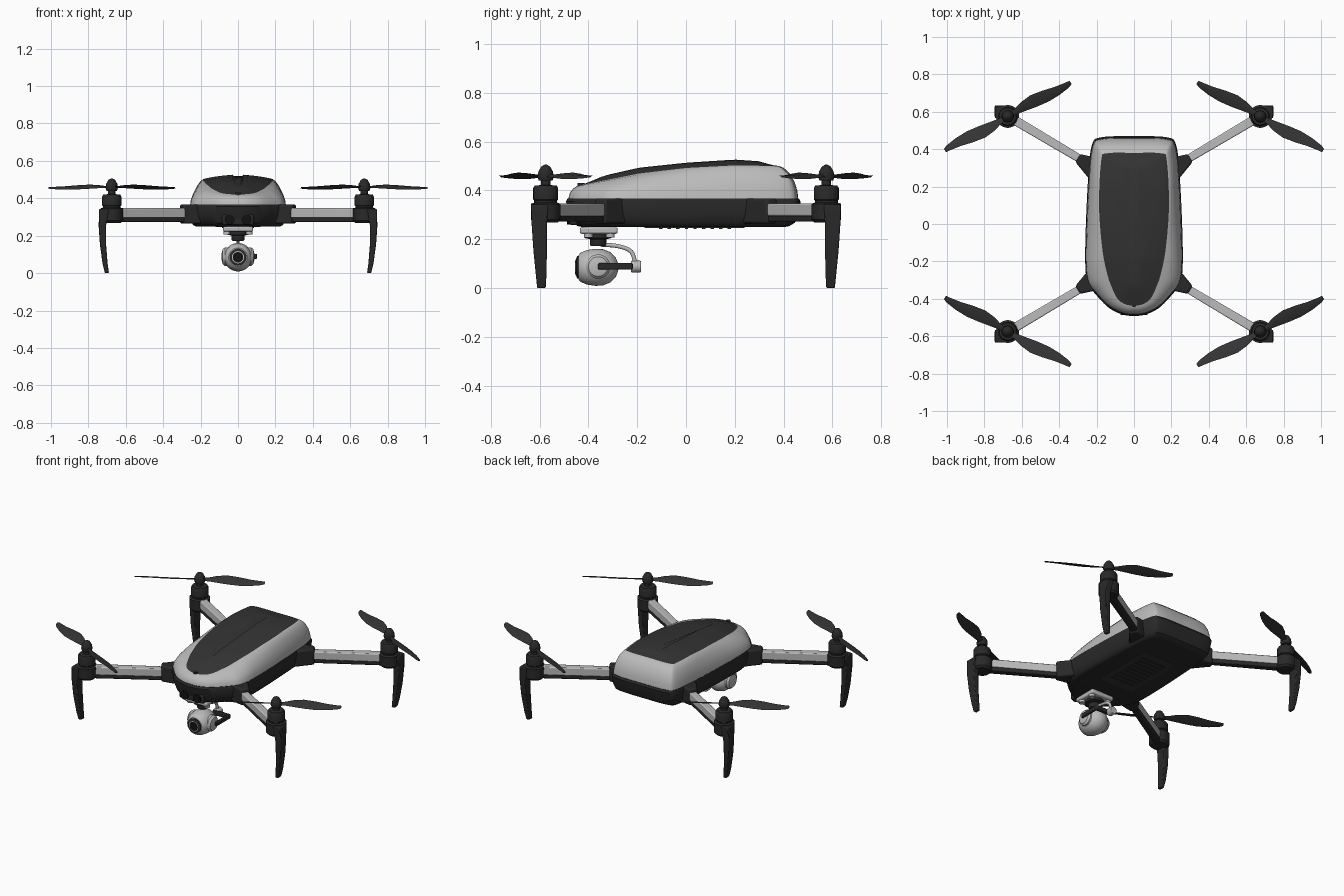
import bpy, bmesh, math
from mathutils import Vector, Matrix

if "Cube" in bpy.data.objects:
    bpy.data.objects.remove(bpy.data.objects["Cube"])


def material(name, value):
    m = bpy.data.materials.new(name)
    m.use_nodes = True
    col = (value, value, value, 1)
    m.diffuse_color = col
    b = m.node_tree.nodes["Principled BSDF"]
    b.inputs["Base Color"].default_value = col
    b.inputs["Roughness"].default_value = 0.6
    return m


GREY = material("light grey", 0.5)
CHARCOAL = material("charcoal", 0.034)
BLACK = material("soft black", 0.022)
GLASS = material("lens black", 0.006)
made = []


def finish(name, bm, mats, mirror="", bevel=0):
    bmesh.ops.remove_doubles(bm, verts=bm.verts, dist=1e-5)
    bmesh.ops.recalc_face_normals(bm, faces=bm.faces)
    me = bpy.data.meshes.new(name)
    bm.to_mesh(me)
    bm.free()
    for m in mats:
        me.materials.append(m)
    o = bpy.data.objects.new(name, me)
    bpy.context.collection.objects.link(o)
    if bevel:
        b = o.modifiers.new("Bevel", "BEVEL")
        b.width, b.segments = bevel, 2
    if mirror:
        mod = o.modifiers.new("Mirror", "MIRROR")
        mod.use_axis = ["X" in mirror, "Y" in mirror, False]
        mod.use_mirror_merge = False
    made.append(o)
    return o


def loft(rings, bands=None, bm=None):
    """Skin closed rings of points; bands gives a material index per band."""
    bm = bm or bmesh.new()
    vs = [[bm.verts.new(p) for p in r] for r in rings]
    n = len(vs[0])
    for k in range(len(vs) - 1):
        for i in range(n):
            j = (i + 1) % n
            f = bm.faces.new((vs[k][i], vs[k][j], vs[k + 1][j], vs[k + 1][i]))
            f.material_index = bands[k] if bands else 0
    bm.faces.new(vs[0])
    bm.faces.new(vs[-1]).material_index = bands[-1] if bands else 0
    return bm


def lathe(profile, at=(0, 0, 0), axis="Z", n=28, bm=None):
    """Turn (radius, distance along axis) pairs about an axis through a point."""
    q = Vector((0, 0, 1)).rotation_difference(
        Vector((axis == "X", axis == "Y", axis == "Z")))
    ring = [math.tau * i / n for i in range(n)]
    return loft([[Vector(at) + q @ Vector((r * math.cos(a), r * math.sin(a), h)) for a in ring]
                 for r, h in profile], bm=bm)


def cyl(at, r, depth, axis="Z", bm=None):
    return lathe([(r, -depth / 2), (r, depth / 2)], at, axis, bm=bm)


def box(lo, hi, bm=None):
    return loft([[(lo[0], lo[1], z), (hi[0], lo[1], z), (hi[0], hi[1], z), (lo[0], hi[1], z)]
                 for z in (lo[2], hi[2])], bm=bm)


def beam(p, q, w0, w1, z0, z1):
    """Tapered horizontal bar from p to q."""
    p, q = Vector(p), Vector(q)
    side = (q - p).orthogonal().normalized()
    rings = []
    for c, w in ((p, w0), (q, w1)):
        a, b = c + side * w / 2, c - side * w / 2
        rings.append([(a.x, a.y, z0), (b.x, b.y, z0), (b.x, b.y, z1), (a.x, a.y, z1)])
    return loft(rings)


def spline(pts, steps=5):
    P = [Vector(p) for p in pts]
    out = []
    for i in range(len(P) - 1):
        a, b, c, d = P[max(i - 1, 0)], P[i], P[i + 1], P[min(i + 2, len(P) - 1)]
        for s in range(steps):
            t = s / steps
            out.append(0.5 * (2 * b + (c - a) * t + (2 * a - 5 * b + 4 * c - d) * t * t
                              + (3 * b - a - 3 * c + d) * t ** 3))
    return out + [P[-1]]


def outline(half):
    right = spline(half)
    return right + [Vector((-p.x, p.y)) for p in right[-2:0:-1]]


def height(table, y):
    y = min(max(y, table[0][0]), table[-1][0])
    for (a, za), (b, zb) in zip(table, table[1:]):
        if y <= b:
            return za + (zb - za) * (y - a) / (b - a)


# Body outlines, back centre to front centre
hull = outline([(0, .46), (.17, .455), (.222, .41), (.243, .2), (.256, -.15),
                (.245, -.3), (.2, -.37), (.128, -.442), (.055, -.476), (0, -.482)])
panel = outline([(0, .38), (.145, .378), (.175, .34), (.187, .1), (.17, -.13),
                 (.145, -.26), (.122, -.33), (.088, -.4), (.042, -.431), (0, -.436)])
EDGE = [(-.44, .42), (-.35, .438), (-.19, .47), (0, .492), (.2, .503), (.4, .5)]
CROWN = [(-.44, .425), (-.355, .457), (-.19, .494), (0, .514), (.2, .527), (.3, .52), (.39, .5)]
BASE = .365

# Upper shell with dark domed top panel
rings, bands = [], []
for u, t in ((0, 0), (.05, .25), (.18, .5), (.45, .78), (.75, .94), (1, 1)):
    ring = []
    for a, b in zip(hull, panel):
        p = a.lerp(b, u)
        ring.append((p.x, p.y, BASE + t * (height(EDGE, b.y) - BASE)))
    rings.append(ring)
    bands.append(0)
bands[-1] = 1
for s in (.85, .65, .4, .15):
    ring = []
    for p in panel:
        y = .05 + (p.y - .05) * (1 - .3 * (1 - s))
        e, c = height(EDGE, y), height(CROWN, y)
        ring.append((p.x * s, y, e + (c - e) * (1 - s * s)))
    rings.append(ring)
    bands.append(1)
finish("upper_shell", loft(rings, bands), [GREY, CHARCOAL])

# Lower hull
finish("lower_hull", loft([[(p.x * s, p.y * s, z) for p in hull] for z, s in
                           ((.25, .88), (.254, .92), (.268, .97), (.3, 1), (.355, 1.02), (.368, 1.005))]),
       [BLACK])

# Battery hatch and vent slats underneath
finish("belly_hatch", box((-.12, -.17, .246), (.12, .24, .252)), [CHARCOAL])
slats = bmesh.new()
for i in range(9):
    y = -.11 + i * .035
    box((-.085, y, .242), (.085, y + .014, .248), slats)
finish("belly_vents", slats, [BLACK])

# Front sensors and nose button
finish("front_sensor_housing", box((-.085, -.478, .258), (.085, -.42, .315)), [BLACK], bevel=.008)
finish("front_sensors", cyl((.045, -.476, .286), .026, .022, "Y"), [GLASS], "X")
finish("nose_button", cyl((0, -.43, .423), .014, .014), [BLACK])

# Arms and their hinges
finish("arm_hinges", beam((.19, .285), (.3, .352), .14, .05, .264, .368), [BLACK], "XY", .01)
finish("arm_tops", beam((.25, .325), (.655, .565), .042, .05, .295, .347), [GREY], "XY", .006)
finish("arm_undersides", beam((.25, .325), (.655, .565), .036, .044, .272, .3), [BLACK], "XY", .005)

# Motors and hubs
CENTRE = (.675, .575, 0)
finish("motor_pods", lathe([(.048, .268), (.06, .28), (.061, .345), (.047, .35), (.047, .358), (.051, .362),
                            (.051, .41), (.045, .42), (.019, .422), (.019, .445)], CENTRE), [BLACK], "XY")
finish("propeller_hubs", lathe([(.028, .44), (.033, .455), (.03, .477), (.018, .498), (.002, .507)], CENTRE),
       [BLACK], "XY")

# Propellers: two twisted blades each
blades = bmesh.new()
along = Vector((-.87, .5, 0)).normalized()
across = Vector((.5, .87, 0)).normalized()
for sign in (1, -1):
    rings = []
    for u, lead, trail in ((.01, .012, -.012), (.05, .016, -.014), (.1, .031, -.022), (.16, .038, -.032),
                           (.23, .027, -.04), (.3, .011, -.038), (.36, .003, -.029), (.382, .001, -.02)):
        ring = []
        for v, dz in ((lead, 0), ((lead + trail) / 2, .005), (trail, 0), ((lead + trail) / 2, -.003)):
            p = Vector(CENTRE) + sign * (along * u + across * v)
            ring.append((p.x, p.y, .46 + dz + v * .35))
        rings.append(ring)
    loft(rings, bm=blades)
finish("propellers", blades, [CHARCOAL], "XY")

# Landing legs
finish("landing_legs", loft([[(x0, y0, z), (x1, y0, z), (x1, y1, z), (x0, y1, z)] for z, x0, x1, y0, y1 in
                             ((0, .69, .712, .575, .61), (.05, .697, .724, .572, .615),
                              (.15, .705, .738, .57, .625), (.25, .706, .745, .57, .632),
                              (.342, .69, .743, .565, .635))]), [BLACK], "XY", .005)

# Gimbal mount and dampers
finish("gimbal_plate", box((-.08, -.435, .222), (.08, -.28, .25)), [GREY], bevel=.008)
finish("gimbal_dampers", cyl((.06, -.4, .222), .018, .03), [GREY], "X")
finish("gimbal_rear_dampers", cyl((.06, -.31, .222), .018, .03), [GREY], "X")
finish("gimbal_yaw_motor", lathe([(.03, .172), (.034, .178), (.034, .2), (.055, .205), (.055, .224)],
                                 (0, -.36, 0)), [BLACK])

# Gimbal yoke, roll motor and side arm
curve = bpy.data.curves.new("gimbal_yoke", "CURVE")
curve.dimensions, curve.bevel_depth, curve.bevel_resolution = "3D", .009, 3
path = spline([(0, -.35, .178), (0, -.28, .172), (0, -.225, .15), (0, -.208, .1)], 4)
sp = curve.splines.new("POLY")
sp.points.add(len(path) - 1)
for pt, co in zip(sp.points, path):
    pt.co = (*co, 1)
curve.use_fill_caps = True
curve.materials.append(GREY)
bpy.context.collection.objects.link(bpy.data.objects.new("gimbal_yoke", curve))
finish("gimbal_roll_motor", cyl((0, -.205, .088), .024, .042, "Y"), [GREY], bevel=.004)
side = box((-.015, -.24, .076), (.1, -.218, .102))
box((.086, -.36, .076), (.102, -.22, .102), side)
finish("gimbal_side_arm", side, [BLACK], bevel=.004)

# Camera
finish("camera_ball", lathe([(.05, -.08), (.06, -.072), (.071, -.045), (.076, -.01), (.074, .02),
                             (.062, .05), (.04, .072), (.015, .082), (.002, .083)],
                            (0, -.36, .085), "Y", 36), [GREY])
finish("camera_side_caps", lathe([(.05, .05), (.05, .07), (.04, .082), (.02, .087)],
                                 (0, -.36, .088), "X"), [GREY], "X")
finish("lens_ring", lathe([(.046, .03), (.046, -.004), (.036, -.008)], (0, -.442, .085), "Y"), [BLACK])
finish("lens_rim", cyl((0, -.45, .085), .033, .006, "Y"), [GREY])
finish("lens_glass", cyl((0, -.452, .085), .028, .007, "Y"), [GLASS])

# Smooth shading with sharp edges kept
bpy.ops.object.select_all(action="DESELECT")
for o in made:
    o.select_set(True)
bpy.context.view_layer.objects.active = made[0]
bpy.ops.object.shade_smooth_by_angle(angle=math.radians(35))
